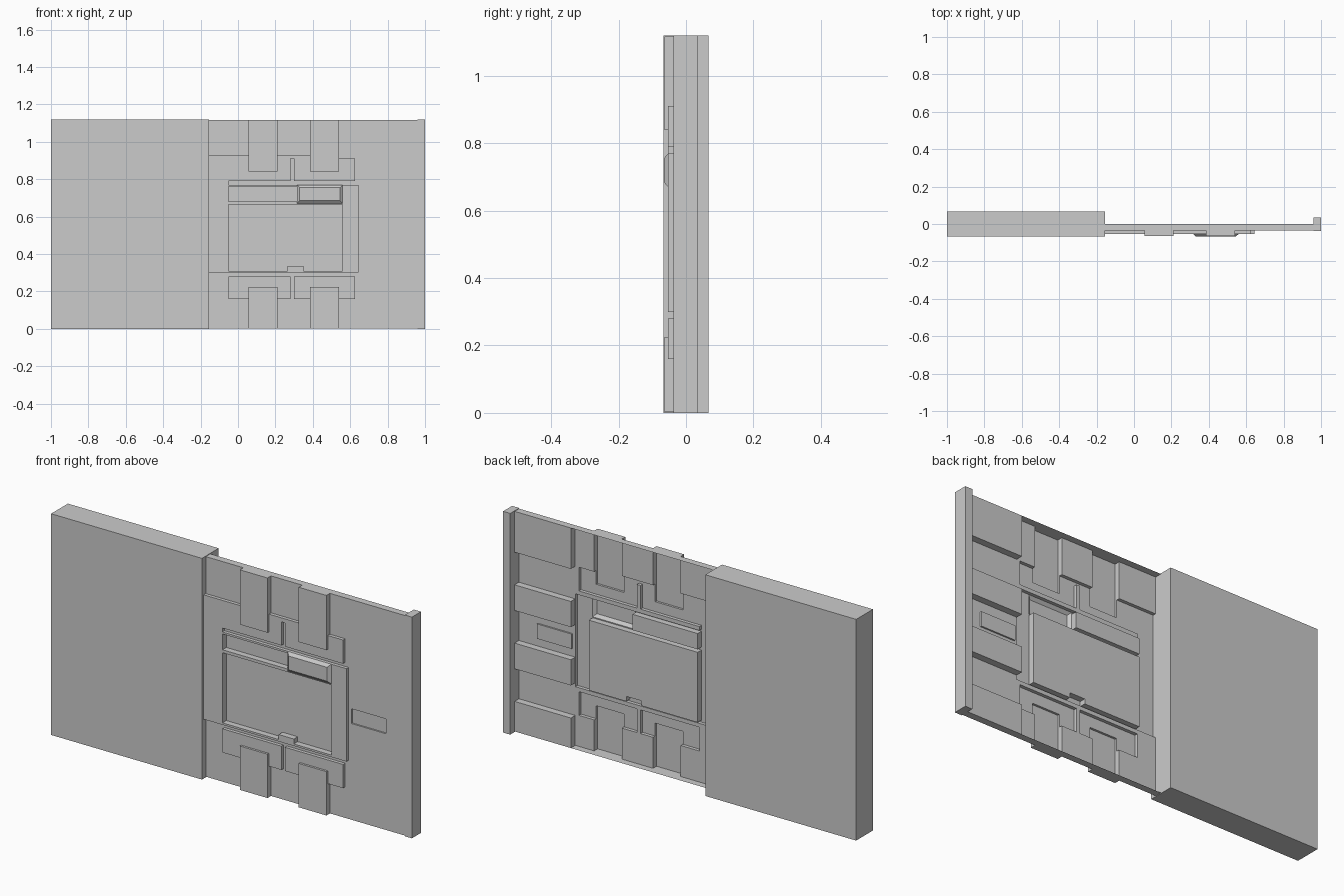
import bpy, bmesh

if "Cube" in bpy.data.objects:
    bpy.data.objects.remove(bpy.data.objects["Cube"])

BASE, PLATE, STRAP, PAN = -0.036, -0.053, -0.064, -0.022
Z0, Z1 = 0.003, 1.117


def finish(name, bm):
    me = bpy.data.meshes.new(name)
    bm.to_mesh(me)
    bm.free()
    ob = bpy.data.objects.new(name, me)
    bpy.context.collection.objects.link(ob)
    return ob


def box(name, x0, x1, y0, y1, z0, z1):
    bm = bmesh.new()
    bmesh.ops.create_cube(bm, size=1)
    for v in bm.verts:
        v.co = ((x0 + x1) / 2 + v.co.x * (x1 - x0),
                (y0 + y1) / 2 + v.co.y * (y1 - y0),
                (z0 + z1) / 2 + v.co.z * (z1 - z0))
    return finish(name, bm)


# Pressed areas of the sheet: x0, x1, z0, z1, depth (later ones override)
areas = [
    (-0.155, 0.96, Z0, Z1, BASE),         # whole sheet
    (-0.155, 0.42, 0.30, 0.93, PLATE),    # raised plate
    (0.42, 0.625, 0.30, 0.91, PLATE),
    (0.625, 0.645, 0.30, 0.77, PLATE),
    (-0.05, 0.625, 0.77, 0.79, BASE),     # T-shaped groove
    (0.28, 0.30, 0.79, 0.91, BASE),
    (-0.05, 0.56, 0.31, 0.665, PAN),      # large recess
    (0.265, 0.35, 0.31, 0.335, PLATE),    # tab in the recess
    (-0.05, 0.315, 0.68, 0.76, PAN),      # narrow recess
    (-0.05, 0.28, 0.16, 0.28, PLATE),     # lower plates
    (0.30, 0.625, 0.16, 0.28, PLATE),
    (0.66, 0.855, 0.49, 0.565, -0.028),   # small side recess
]
for x in (0.055, 0.385):                  # straps, top and bottom
    areas += [(x, x + 0.155, 0.84, Z1, STRAP), (x, x + 0.155, Z0, 0.225, STRAP)]
HANDLE = (0.315, 0.56, 0.67, 0.77)


# Thin pressed sheet built as stepped cells with walls between levels
def pressed_sheet():
    xs = sorted({v for a in areas for v in a[:2]})
    zs = sorted({v for a in areas for v in a[2:4]} | {HANDLE[2]})

    def level(i, j):
        x, z = (xs[i] + xs[i + 1]) / 2, (zs[j] + zs[j + 1]) / 2
        return [a[4] for a in areas if a[0] < x < a[1] and a[2] < z < a[3]][-1]

    bm = bmesh.new()

    def quad(*pts):
        bm.faces.new([bm.verts.new(p) for p in pts])

    nx, nz = len(xs) - 1, len(zs) - 1
    for i in range(nx):
        for j in range(nz):
            y, a, b, c, d = level(i, j), xs[i], xs[i + 1], zs[j], zs[j + 1]
            mx, mz = (a + b) / 2, (c + d) / 2
            if not (HANDLE[0] < mx < HANDLE[1] and HANDLE[2] < mz < HANDLE[3]):
                quad((a, y, c), (b, y, c), (b, y, d), (a, y, d))
            if i + 1 < nx and level(i + 1, j) != y:
                w = level(i + 1, j)
                quad((b, y, c), (b, w, c), (b, w, d), (b, y, d))
            # the top and bottom edges fold back to y = 0
            w = level(i, j + 1) if j + 1 < nz else 0
            if w != y:
                quad((a, y, d), (b, y, d), (b, w, d), (a, w, d))
            if j == 0:
                quad((a, 0, c), (b, 0, c), (b, y, c), (a, y, c))
    bmesh.ops.remove_doubles(bm, verts=bm.verts, dist=1e-5)
    bmesh.ops.recalc_face_normals(bm, faces=bm.faces)
    return finish("pressed_panel", bm)


# Hollow bevelled handle
def handle():
    bm = bmesh.new()
    x0, x1, z0, z1 = HANDLE
    rings = []
    for y, m in ((PLATE, 0), (-0.066, 0.015)):
        rings.append([bm.verts.new(p) for p in (
            (x0 + m, y, z0 + m), (x1 - m, y, z0 + m),
            (x1 - m, y, z1 - m), (x0 + m, y, z1 - m))])
    o, n = rings
    for k in range(4):
        q = (k + 1) % 4
        bm.faces.new((o[k], o[q], n[q], n[k]))
    bm.faces.new(n)
    return finish("handle", bm)


pressed_sheet()
handle()

# Thick solid half and the edge flange
box("solid_half", -1, -0.155, -0.067, 0.067, 0, 1.12)
box("edge_flange", 0.96, 1, BASE - 0.001, 0.035, 0, 1.12)

# Stiffening blocks behind the sheet
for k, (a, b) in enumerate(((0.91, Z1), (0.615, 0.745), (0.32, 0.45), (Z0, 0.155))):
    box(f"back_block_{k + 1}", 0.645, 0.96, BASE + 0.001, 0, a, b)
